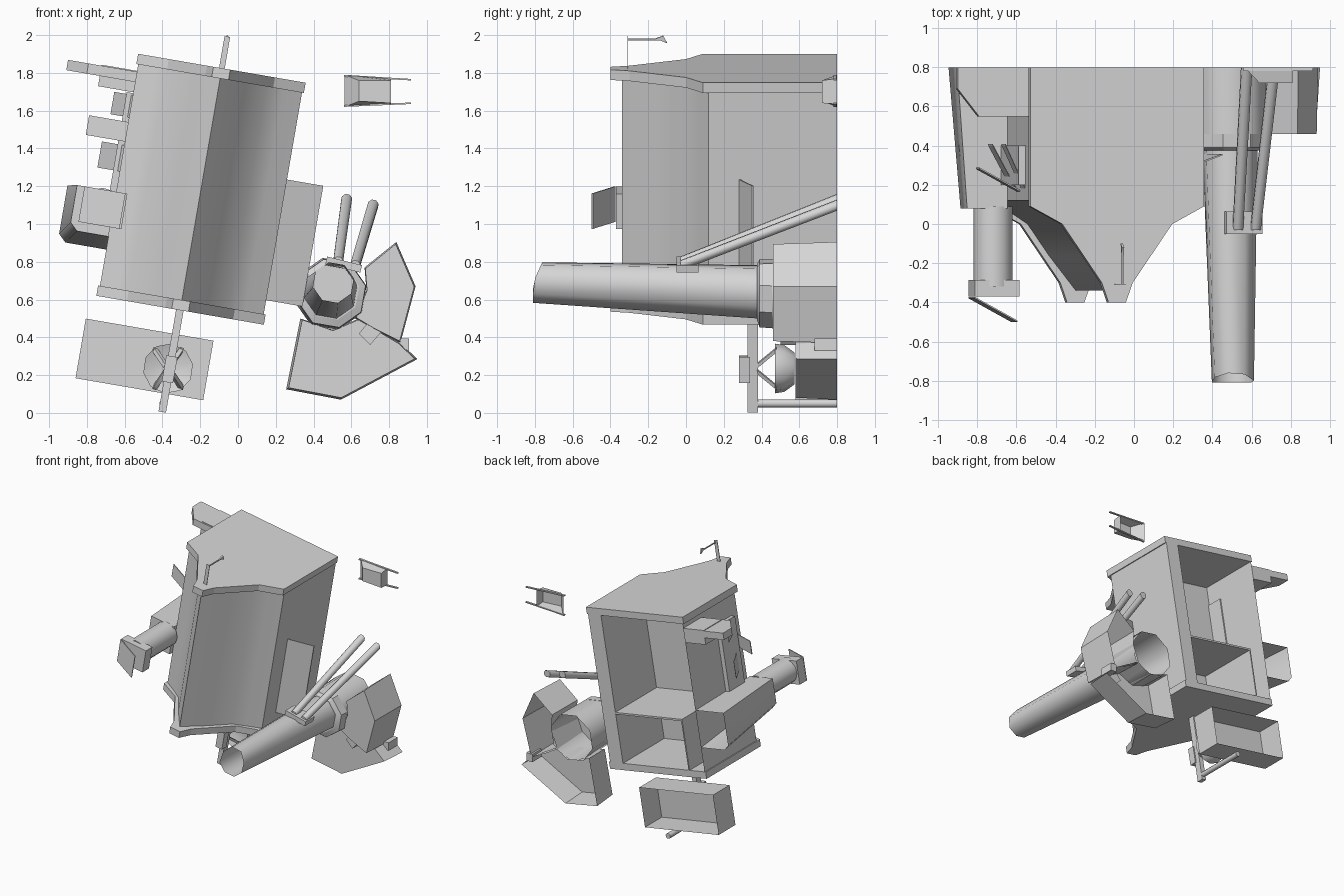
import bpy, bmesh, math
from mathutils import Matrix, Vector

if "Cube" in bpy.data.objects:
    bpy.data.objects.remove(bpy.data.objects["Cube"])

grey = bpy.data.materials.new("light_grey")
grey.use_nodes = True
grey.diffuse_color = (0.68, 0.68, 0.68, 1)
grey.node_tree.nodes["Principled BSDF"].inputs["Base Color"].default_value = (0.68, 0.68, 0.68, 1)

# Leaning frame shared by the hull and everything fixed to it
LEAN = Matrix.Translation((-0.196, 0, 1.184)) @ Matrix.Rotation(math.radians(9.8), 4, 'Y')
FLAT = Matrix.Identity(4)


def loft(name, rings, caps=(True, True), frame=FLAT, smooth=0, loop=True):
    """Skin a list of equal-length point rings."""
    bm = bmesh.new()
    rows = [[bm.verts.new(frame @ Vector(p)) for p in ring] for ring in rings]
    n = len(rows[0])
    for a, b in zip(rows, rows[1:]):
        for i in range(n if loop else n - 1):
            j = (i + 1) % n
            bm.faces.new((a[i], a[j], b[j], b[i]))
    if caps[0]:
        bm.faces.new(rows[0])
    if caps[1]:
        bm.faces.new(rows[-1])
    bmesh.ops.recalc_face_normals(bm, faces=bm.faces)
    mesh = bpy.data.meshes.new(name)
    bm.to_mesh(mesh)
    bm.free()
    mesh.materials.append(grey)
    obj = bpy.data.objects.new(name, mesh)
    bpy.context.collection.objects.link(obj)
    if smooth:
        bpy.ops.object.select_all(action='DESELECT')
        obj.select_set(True)
        bpy.context.view_layer.objects.active = obj
        bpy.ops.object.shade_smooth_by_angle(angle=math.radians(smooth))
    return obj


def slab(name, outline, z0, z1, frame=LEAN):
    """Plan outline (x, y) raised between two heights."""
    return loft(name, [[(x, y, z) for x, y in outline] for z in (z0, z1)], frame=frame)


def box(name, lo, hi, frame=LEAN, caps=(True, True)):
    face = [(lo[0], lo[2]), (hi[0], lo[2]), (hi[0], hi[2]), (lo[0], hi[2])]
    return loft(name, [[(x, y, z) for x, z in face] for y in (lo[1], hi[1])], caps, frame)


def tube(name, stations, n=8, caps=(True, True), smooth=50, frame=FLAT, turn=0.28, rake=0):
    """Round section along y; stations are (x, y, z, radius); rake cuts the front end back."""
    rings = []
    for k, (x, y, z, r) in enumerate(stations):
        angles = [(i + turn) * math.tau / n for i in range(n)]
        cut = rake if k == 0 else 0
        rings.append([(x + r * math.cos(a), y + cut * max(0, math.sin(a)), z + r * math.sin(a))
                      for a in angles])
    return loft(name, rings, caps, frame, smooth)


def shell(name, outline, y0, y1):
    """Hollow armour block: front plate with a narrow bevel, open at the rear."""
    cx = sum(p[0] for p in outline) / len(outline)
    cz = sum(p[1] for p in outline) / len(outline)
    rings = [[(cx + (x - cx) * k, y, cz + (z - cz) * k) for x, z in outline]
             for y, k in ((y0, 0.96), (y1, 1.0))]
    return loft(name, rings, (True, False))


def plate(name, a, b, w0, w1, t=0.008):
    """Thin upright plate between two plan points."""
    slab(name, [a, b, (b[0], b[1] + t), (a[0], a[1] + t)], w0, w1)


# Hull: two pointed end plates, folded walls, inner bay with a deck, open rear
half = [(0.45, 0.8), (0.45, 0.09), (0.285, 0.0), (0.08, -0.3), (0.045, -0.4)]
pointed = half + [(-x, y) for x, y in reversed(half)]
slab("hull_top_plate", pointed, 0.595, 0.65)
slab("hull_bottom_plate", pointed, -0.65, -0.595)
half = [(0.44, 0.8), (0.44, 0.12), (0.34, 0.06), (0.25, 0.0), (0.14, -0.16), (0.0, -0.34)]
wall = half + [(-x, y) for x, y in reversed(half[:-1])]
loft("hull_walls", [[(x, y, w) for x, y in wall] for w in (-0.6, 0.6)],
     (False, False), LEAN, 40, loop=False)
bay = [(0.44, 0.8), (0.32, 0.8), (0.32, 0.26), (-0.44, 0.26)]
loft("inner_bay", [[(x, y, w) for x, y in bay] for w in (-0.6, 0.6)],
     (False, False), LEAN, loop=False)
box("inner_deck", (-0.3, 0.26, -0.2), (0.32, 0.8, -0.185))
box("lower_bulkhead", (-0.3, 0.26, -0.6), (-0.29, 0.8, -0.19))
plate("side_fairing", (0.44, 0.28), (0.635, 0.35), -0.52, 0.128)

# Mast on the hull nose
mast = LEAN @ Matrix.Translation((0, -0.3, 0))
box("mast_post", (-0.015, -0.01, 0.64), (0.015, -0.006, 0.82), mast)
box("mast_arm", (-0.004, -0.01, 0.8), (0.004, 0.17, 0.808), mast)
loft("mast_tip", [[(x, 0.14, 0.81), (x, 0.2, 0.785), (x, 0.18, 0.825)] for x in (-0.006, 0.006)],
     frame=mast)

# Upper side pylon
slab("pylon_arm", [(-0.44, 0.8), (-0.81, 0.8), (-0.81, 0.69), (-0.7, 0.55), (-0.44, 0.55)], 0.5, 0.555)
box("pylon_block", (-0.63, 0.56, 0.445), (-0.44, 0.8, 0.56))

# Side fins and rail
box("side_rail", (-0.475, 0.2, -0.1), (-0.43, 0.4, 0.44))
plate("side_fin_upper", (-0.43, 0.16), (-0.54, 0.4), 0.31, 0.43)
plate("side_fin_middle", (-0.43, 0.16), (-0.65, 0.28), 0.18, 0.285)
plate("side_fin_lower", (-0.43, 0.16), (-0.56, 0.4), 0.02, 0.16)

# Side gun: tapered shroud, barrel, muzzle block and tilted flap
shroud = []
for y, u0, u1, w0, w1 in ((0.08, -0.65, -0.44, -0.33, -0.09), (0.8, -0.7, -0.44, -0.4, -0.1)):
    shroud.append([(u0 + 0.04, y, w0), (u1, y, w0), (u1, y, w1), (u0, y, w1), (u0, y, w0 + 0.04)])
loft("side_gun_shroud", shroud, (True, False), LEAN, 50)
tube("side_gun_barrel", [(-0.5, -0.32, -0.18, 0.1), (-0.5, 0.09, -0.18, 0.1)], 12, frame=LEAN)
box("side_gun_muzzle", (-0.61, -0.37, -0.28), (-0.38, -0.285, -0.09))
plate("side_gun_flap", (-0.61, -0.38), (-0.39, -0.5), -0.28, -0.09)

# Main gun: base drum, collar, rising barrel with a raked open muzzle
tube("main_gun_drum", [(0.495, 0.455, 0.63, 0.188), (0.49, 0.8, 0.63, 0.195)], 8, (True, False))
tube("main_gun_collar", [(0.495, 0.375, 0.64, 0.15), (0.495, 0.39, 0.633, 0.185),
                         (0.495, 0.46, 0.632, 0.188)], 8, (True, True), 20)
tube("main_gun_barrel", [(0.505, -0.81, 0.69, 0.11), (0.49, 0.4, 0.64, 0.145)],
     8, (False, True), rake=0.05)

# Armour around the main gun
shell("upper_armour", [(0.67, 0.77), (0.838, 0.905), (0.94, 0.67), (0.86, 0.37),
                       (0.72, 0.44), (0.62, 0.5), (0.68, 0.65)], 0.46, 0.8)
shell("lower_armour", [(0.33, 0.5), (0.255, 0.125), (0.545, 0.07), (0.95, 0.285),
                       (0.86, 0.37), (0.64, 0.5), (0.5, 0.44)], 0.58, 0.8)
box("armour_latch", (0.85, 0.68, 0.33), (0.905, 0.8, 0.395), FLAT)
loft("armour_hinge", [[(0.64, y, 0.42), (0.69, y, 0.48), (0.76, y, 0.43), (0.7, y, 0.36)]
                      for y in (0.5, 0.6)])

# Twin struts and their clamp
for side, start, end in (("left", (0.62, 0.78), (0.715, 1.1)), ("right", (0.53, 0.8), (0.575, 1.13))):
    tube(f"strut_{side}", [(start[0], -0.03, start[1], 0.028), (end[0], 0.8, end[1], 0.03)], 8)
clamp = Matrix.Translation((0.56, 0, 0.785)) @ Matrix.Rotation(math.radians(14), 4, 'Y')
box("strut_clamp", (-0.095, -0.05, -0.02), (0.095, 0.065, 0.02), clamp)

# Floating pod with paired whiskers
loft("pod_body", [[(0.64, 0.72, 1.65), (0.81, 0.72, 1.64), (0.81, 0.72, 1.76), (0.64, 0.72, 1.76)],
                  [(0.565, 0.8, 1.62), (0.81, 0.8, 1.635), (0.81, 0.8, 1.77), (0.565, 0.8, 1.79)]],
     (True, False))
for z, dz in ((1.625, 0.015), (1.785, -0.02)):
    loft("pod_whisker", [[(0.56, y, z - 0.005), (0.915, y, z + dz - 0.005),
                          (0.915, y, z + dz + 0.003), (0.56, y, z + 0.005)] for y in (0.782, 0.798)])

# Lower tank: tray open at the rear
tray = Matrix.Translation((-0.495, 0, 0.283)) @ Matrix.Rotation(math.radians(9.8), 4, 'Y')
box("lower_tank", (-0.343, 0.58, -0.16), (0.343, 0.8, 0.16), tray, (True, False))

# Lower mast, cross rod, thruster bell and its crossed stays
rod = Matrix.Translation((-0.35, 0, 0.3)) @ Matrix.Rotation(math.radians(9.8), 4, 'Y')
box("lower_mast", (-0.02, 0.325, -0.3), (0.02, 0.38, 0.29), rod)
box("mast_block", (-0.03, 0.28, -0.14), (0.03, 0.34, 0.0), rod)
tube("mast_cross_rod", [(-0.395, 0.36, 0.05, 0.022), (-0.395, 0.8, 0.05, 0.022)], 8)
tube("thruster_bell", [(-0.37, 0.5, 0.235, 0.05), (-0.37, 0.47, 0.235, 0.133),
                       (-0.37, 0.52, 0.235, 0.125), (-0.37, 0.575, 0.235, 0.085)], 10)
for sx in (-1, 1):
    for sz in (-1, 1):
        tube("thruster_stay", [(-0.37 + 0.01 * sx, 0.37, 0.235 + 0.01 * sz, 0.016),
                               (-0.37 + 0.07 * sx, 0.48, 0.235 + 0.1 * sz, 0.016)], 4)
